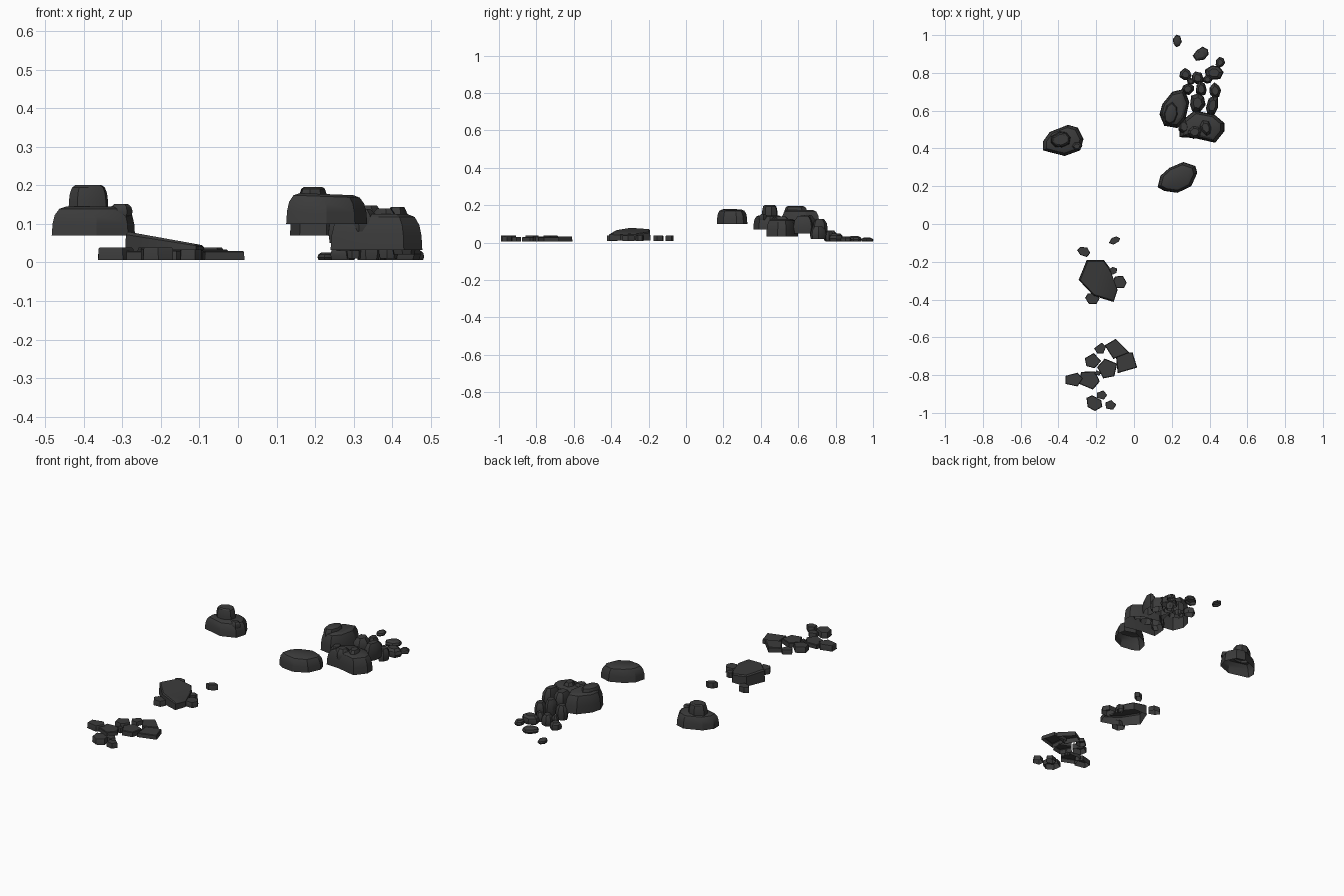
import bpy, bmesh, math, random

random.seed(4)
stone = bpy.data.materials.new("charcoal_stone")
stone.diffuse_color = (0.043, 0.043, 0.043, 1)

BOULDER = [(0, 1.0), (0.4, 0.98), (0.7, 0.93), (0.92, 0.82), (1, 0.66)]
PEBBLE = [(0, 0.88), (0.35, 1.0), (0.75, 0.88), (1, 0.55)]
SLAB = [(0, 1.0), (0.88, 0.98), (1, 0.92)]


def rock(name, outline, z0, z1, profile, slope=0.0):
    """Stack scaled copies of an outline into an open-bottomed stone."""
    n = len(outline)
    cx = sum(p[0] for p in outline) / n
    cy = sum(p[1] for p in outline) / n
    bm = bmesh.new()
    rings = []
    for f, s in profile:
        ring = []
        for x, y in outline:
            px, py = cx + (x - cx) * s, cy + (y - cy) * s
            ring.append(bm.verts.new((px, py, z0 + f * (z1 - z0 + slope * (px - cx)))))
        rings.append(ring)
    for a, b in zip(rings, rings[1:]):
        for i in range(n):
            j = (i + 1) % n
            bm.faces.new((a[i], a[j], b[j], b[i]))
    bm.faces.new(rings[-1])
    # outlines run either way round: make the top face point up
    bm.normal_update()
    if bm.faces[:][-1].normal.z < 0:
        bmesh.ops.reverse_faces(bm, faces=bm.faces[:])
    me = bpy.data.meshes.new(name)
    bm.to_mesh(me)
    bm.free()
    me.materials.append(stone)
    ob = bpy.data.objects.new(name, me)
    bpy.context.collection.objects.link(ob)
    bpy.ops.object.select_all(action='DESELECT')
    ob.select_set(True)
    bpy.context.view_layer.objects.active = ob
    bpy.ops.object.shade_smooth_by_angle(angle=math.radians(32))
    return ob


def blob(x, y, rx, ry, turn=0, n=7, jitter=0.12):
    """Irregular n-sided outline with the given radii and turn in degrees."""
    t = math.radians(turn)
    pts = []
    for i in range(n):
        a = 2 * math.pi * (i + random.uniform(-0.15, 0.15)) / n
        r = 1 + random.uniform(-jitter, jitter)
        u, v = rx * r * math.cos(a), ry * r * math.sin(a)
        pts.append((x + u * math.cos(t) - v * math.sin(t), y + u * math.sin(t) + v * math.cos(t)))
    return pts


# left boulder with two stones on it
rock("left_boulder", [(-.483, .39), (-.483, .435), (-.446, .487), (-.35, .525), (-.298, .51),
     (-.267, .45), (-.285, .39), (-.367, .36)], .07, .145, BOULDER)
rock("left_boulder_cap", blob(-.388, .447, .056, .044, 15, 8, .06), .13, .2, BOULDER)
rock("left_boulder_chip", blob(-.303, .412, .028, .025, 0, 6), .12, .152, PEBBLE)

# lone boulder on the right
rock("lone_boulder", [(.125, .195), (.14, .255), (.187, .297), (.261, .328), (.325, .307),
     (.335, .27), (.303, .2), (.23, .165), (.16, .175)], .10, .177, BOULDER, -.04)

# two big boulders of the right heap
rock("heap_boulder_left", [(.135, .58), (.15, .635), (.203, .7), (.266, .715), (.293, .645),
     (.272, .555), (.23, .508), (.16, .52)], .07, .175, BOULDER)
rock("heap_boulder_cap", blob(.196, .585, .038, .062, -10, 8, .06), .14, .195, BOULDER)
rock("heap_boulder_front", [(.24, .46), (.245, .54), (.32, .6), (.425, .58), (.478, .535),
     (.478, .49), (.43, .43), (.32, .455)], .032, .125, BOULDER)

# smaller stones of the heap: x, y, rx, ry, turn, z0, z1
heap = [(.265, .515, .035, .045, 0, .05, .125), (.32, .487, .045, .036, 0, .08, .138),
        (.38, .51, .032, .045, 10, .08, .14), (.335, .64, .042, .058, -15, .07, .148),
        (.415, .63, .036, .056, -15, .05, .143), (.285, .715, .035, .03, 30, .03, .11),
        (.355, .715, .032, .04, 0, .04, .125), (.43, .705, .03, .042, 0, .02, .085),
        (.272, .79, .03, .036, 40, .006, .045), (.335, .772, .037, .034, 0, .006, .065),
        (.425, .80, .05, .043, 0, .006, .05), (.30, .755, .022, .02, 0, .01, .06),
        (.39, .765, .025, .025, 0, .01, .06), (.455, .855, .026, .028, 0, .006, .032),
        (.355, .90, .044, .033, 35, .006, .035), (.228, .967, .023, .033, 0, .006, .026)]
for i, (x, y, rx, ry, t, z0, z1) in enumerate(heap):
    rock(f"heap_stone_{i}", blob(x, y, rx, ry, t), z0, z1, PEBBLE)

# front slab and the chips around it
rock("front_slab", [(-.293, -.296), (-.25, -.19), (-.16, -.19), (-.13, -.23), (-.087, -.35),
     (-.108, -.413), (-.214, -.38)], .01, .06, SLAB, -.18)
chips = [(-.265, -.145, .038, .027, -10), (-.103, -.086, .031, .02, 20), (-.22, -.395, .038, .03, 0),
         (-.078, -.308, .036, .037, 0), (-.113, -.247, .026, .02, 30)]
for i, (x, y, rx, ry, t) in enumerate(chips):
    rock(f"slab_chip_{i}", blob(x, y, rx, ry, t, 6), .008, .038, SLAB)

# flat paving stones: x, y, rx, ry, turn, sides
paving = [(-.177, -.66, .033, .03, 20, 5), (-.093, -.662, .068, .052, -10, 4),
          (-.22, -.725, .045, .042, 5, 5), (-.045, -.732, .068, .066, 60, 4),
          (-.14, -.767, .055, .055, 25, 5), (-.32, -.823, .05, .042, 0, 5),
          (-.24, -.826, .06, .052, -5, 5), (-.193, -.79, .018, .016, 20, 4),
          (-.213, -.948, .047, .038, -30, 6), (-.17, -.906, .03, .026, 0, 5),
          (-.125, -.96, .03, .027, 0, 5)]
for i, (x, y, rx, ry, t, n) in enumerate(paving):
    rock(f"paving_stone_{i}", blob(x, y, rx, ry, t, n, .06), .006, .03 + .004 * (i % 3), SLAB)
